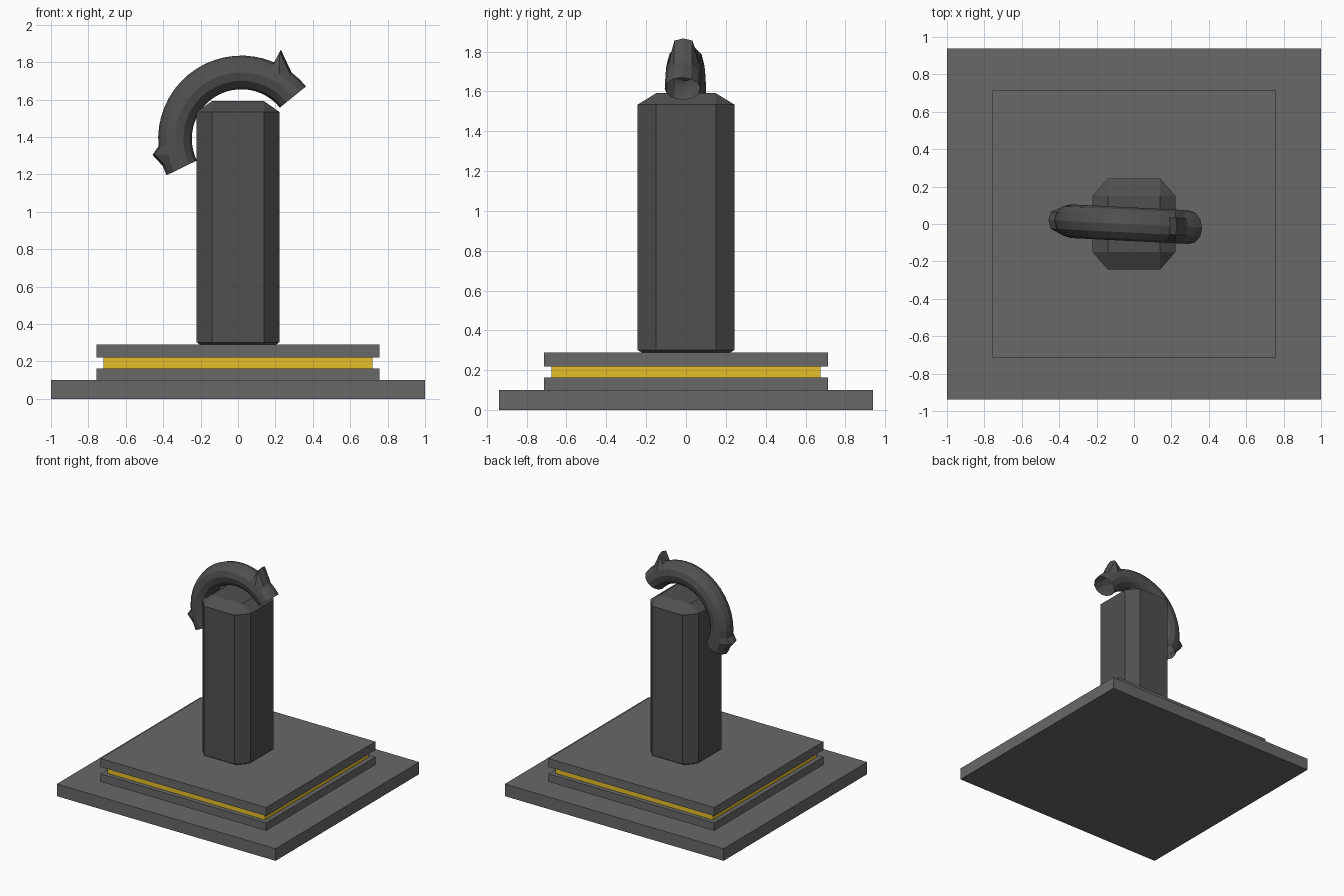
import bpy, bmesh
from itertools import product
from math import sin, cos, pi, radians

if "Cube" in bpy.data.objects:
    bpy.data.objects.remove(bpy.data.objects["Cube"])


def material(name, r, g, b):
    m = bpy.data.materials.new(name)
    m.diffuse_color = (r, g, b, 1)
    m.use_nodes = True
    m.node_tree.nodes["Principled BSDF"].inputs["Base Color"].default_value = m.diffuse_color
    return m


gold = material("gold", 0.80, 0.52, 0.024)
stone = material("stone_grey", 0.14, 0.14, 0.14)
dark = material("dark_grey", 0.08, 0.08, 0.08)


def finish(name, bm, mat):
    bmesh.ops.recalc_face_normals(bm, faces=bm.faces)
    me = bpy.data.meshes.new(name)
    bm.to_mesh(me)
    bm.free()
    me.materials.append(mat)
    ob = bpy.data.objects.new(name, me)
    bpy.context.collection.objects.link(ob)
    return ob


def slab(name, hx, hy, z0, z1, mat):
    bm = bmesh.new()
    bmesh.ops.create_cube(bm, size=1)
    for v in bm.verts:
        v.co.x *= 2 * hx
        v.co.y *= 2 * hy
        v.co.z = z0 if v.co.z < 0 else z1
    return finish(name, bm, mat)


# stepped base with a gold band
slab("base_plate", 1.0, 0.938, 0, 0.1, stone)
slab("lower_step", 0.757, 0.713, 0.1, 0.163, stone)
slab("gold_band", 0.72, 0.676, 0.163, 0.22, gold)
slab("upper_step", 0.757, 0.713, 0.22, 0.29, stone)

# column: box with every edge chamfered, bottom sunk into the base
half, inset = (0.221, 0.243, 0.673), (0.14, 0.15, 0.616)
bm = bmesh.new()
for s in product((-1, 1), repeat=3):
    for axis in range(3):
        co = [s[i] * (half[i] if i == axis else inset[i]) for i in range(3)]
        bm.verts.new((co[0], co[1], co[2] + 0.918))
bmesh.ops.convex_hull(bm, input=bm.verts)
bmesh.ops.dissolve_limit(bm, angle_limit=0.01, verts=bm.verts, edges=bm.edges)
finish("column", bm, dark)

# hooked open tube: 12-sided section swept along an arc
SIDES, STEPS = 12, 24
CX, CZ, R, TUBE = 0.018, 1.39, 0.355, 0.09
bm = bmesh.new()
rings = []
for i in range(STEPS + 1):
    a = radians(39 + 167 * i / STEPS)
    ring = []
    for j in range(SIDES):
        b = 2 * pi * j / SIDES
        r = R + TUBE * cos(b)
        ring.append(bm.verts.new((CX + r * cos(a), TUBE * sin(b), CZ + r * sin(a))))
    rings.append(ring)
for r0, r1 in zip(rings, rings[1:]):
    for j in range(SIDES):
        k = (j + 1) % SIDES
        bm.faces.new((r0[j], r0[k], r1[k], r1[j]))

# spikes: outer points of one ring near each end pulled outward
for i, dx, dz in ((3, -0.012, 0.091), (22, -0.04, 0.007)):
    for j in (-1, 0, 1):
        rings[i][j].co.x += dx
        rings[i][j].co.z += dz

# slight skew of the hook across the column
for v in bm.verts:
    v.co.y += -0.002 - 0.05 * v.co.x
finish("hook_tube", bm, dark)
